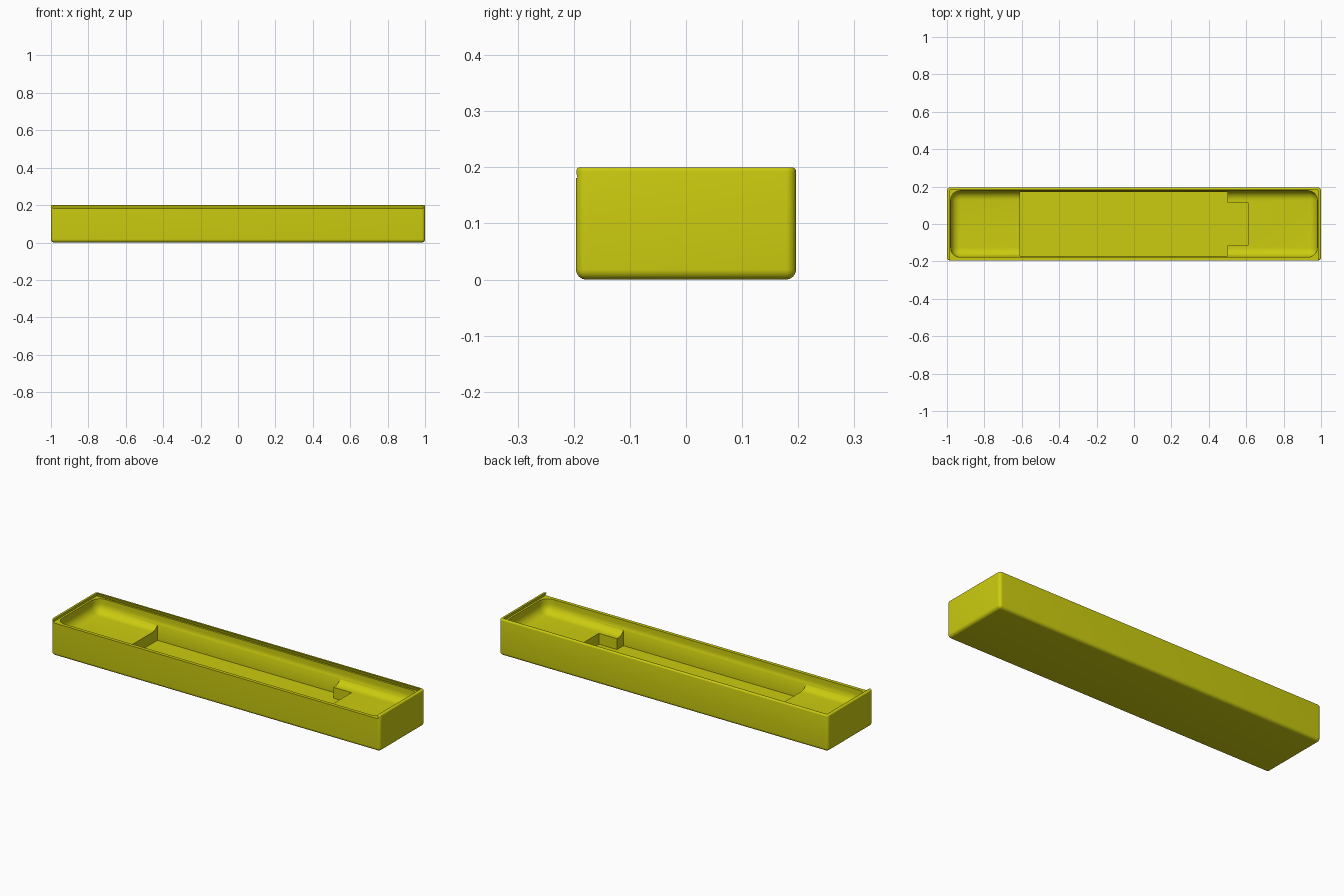
import bpy, bmesh, math

default = bpy.data.objects.get("Cube")
if default:
    bpy.data.objects.remove(default, do_unlink=True)

yellow = bpy.data.materials.new("yellow plastic")
yellow.use_nodes = True
COLOUR = (0.6, 0.6, 0.005, 1)
yellow.diffuse_color = COLOUR
yellow.node_tree.nodes["Principled BSDF"].inputs["Base Color"].default_value = COLOUR


def add_mesh(name, bm):
    bmesh.ops.recalc_face_normals(bm, faces=bm.faces)
    mesh = bpy.data.meshes.new(name)
    bm.to_mesh(mesh)
    bm.free()
    mesh.materials.append(yellow)
    obj = bpy.data.objects.new(name, mesh)
    bpy.context.collection.objects.link(obj)
    return obj


def box(name, x0, x1, y0, y1, z0, z1, radius=0, top_radius=0, taper=0):
    """Box with rounded sides and bottom, a rounded top rim, or a top drawn in."""
    bm = bmesh.new()
    bmesh.ops.create_cube(bm, size=1)
    for v in bm.verts:
        top = v.co.z > 0
        inset = taper if top else 0
        v.co.x = x1 - inset if v.co.x > 0 else x0 + inset
        v.co.y = y1 - inset if v.co.y > 0 else y0 + inset
        v.co.z = z1 if top else z0

    def on_top(e):
        return all(v.co.z > z1 - 1e-5 for v in e.verts)

    if radius:
        bmesh.ops.bevel(bm, geom=[e for e in bm.edges if not on_top(e)], offset=radius,
                        segments=8, profile=0.5, affect='EDGES')
    if top_radius:
        bmesh.ops.bevel(bm, geom=[e for e in bm.edges if on_top(e)], offset=top_radius,
                        segments=4, profile=0.5, affect='EDGES')
    return add_mesh(name, bm)


# Outer block of the tray
tray = box("tray", -1, 1, -0.196, 0.196, 0, 0.2, radius=0.018, top_radius=0.007)

# Lid groove open at the front, rounded cavity, then the sunken pocket and its tab
cutters = [
    box("lid_groove_cutter", -0.991, 0.991, -0.3, 0.188, 0.181, 0.205, taper=0.009),
    box("cavity_cutter", -0.98, 0.98, -0.177, 0.178, 0.105, 0.19, radius=0.05),
    box("pocket_cutter", -0.61, 0.5, -0.17, 0.171, 0.045, 0.16),
    box("pocket_tab_cutter", 0.4, 0.61, -0.114, 0.115, 0.045, 0.16),
]
for cutter in cutters:
    cutter.hide_render = True
    mod = tray.modifiers.new(cutter.name, 'BOOLEAN')
    mod.operation = 'DIFFERENCE'
    mod.solver = 'EXACT'
    mod.object = cutter

bpy.ops.object.select_all(action='DESELECT')
tray.select_set(True)
bpy.context.view_layer.objects.active = tray
for mod in list(tray.modifiers):
    bpy.ops.object.modifier_apply(modifier=mod.name)
for cutter in cutters:
    bpy.data.objects.remove(cutter, do_unlink=True)

bpy.ops.object.shade_smooth_by_angle(angle=math.radians(30))
